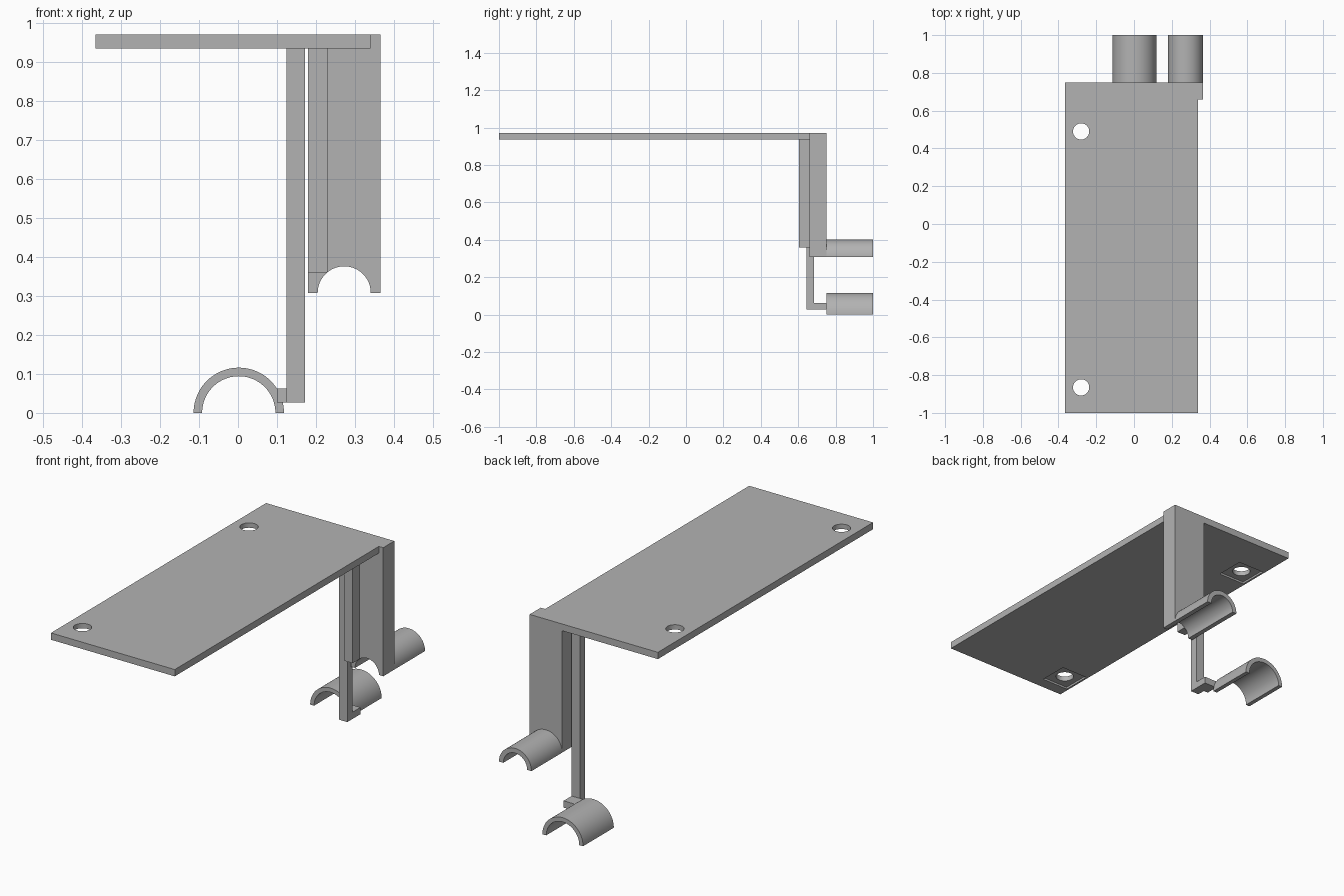
import bpy
import bmesh
from math import pi, cos, sin, radians
from mathutils import Vector

cube = bpy.data.objects.get("Cube")
if cube:
    bpy.data.objects.remove(cube, do_unlink=True)

grey = bpy.data.materials.new("plain grey")
grey.use_nodes = True
color = (0.45, 0.45, 0.45, 1)
grey.diffuse_color = color
grey.node_tree.nodes["Principled BSDF"].inputs["Base Color"].default_value = color


def extrude(name, outline, axis, start, end, smooth=False):
    """Extrude a 2D outline along y (outline in x, z) or z (outline in x, y)."""
    bm = bmesh.new()
    place = (lambda a, b: (a, start, b)) if axis == "y" else (lambda a, b: (a, b, start))
    face = bm.faces.new([bm.verts.new(place(a, b)) for a, b in outline])
    result = bmesh.ops.extrude_face_region(bm, geom=[face])
    verts = [v for v in result["geom"] if isinstance(v, bmesh.types.BMVert)]
    depth = end - start
    offset = Vector((0, depth, 0)) if axis == "y" else Vector((0, 0, depth))
    bmesh.ops.translate(bm, verts=verts, vec=offset)
    bmesh.ops.recalc_face_normals(bm, faces=bm.faces)
    mesh = bpy.data.meshes.new(name)
    bm.to_mesh(mesh)
    bm.free()
    mesh.materials.append(grey)
    obj = bpy.data.objects.new(name, mesh)
    bpy.context.collection.objects.link(obj)
    if smooth:
        activate(obj)
        bpy.ops.object.shade_smooth_by_angle(angle=radians(30))
    return obj


def activate(obj):
    bpy.ops.object.select_all(action="DESELECT")
    obj.select_set(True)
    bpy.context.view_layer.objects.active = obj


def box(name, x, y, z):
    outline = [(x[0], y[0]), (x[1], y[0]), (x[1], y[1]), (x[0], y[1])]
    return extrude(name, outline, "z", *z)


def arc(cx, cz, radius, a0, a1, n=40):
    angles = [a0 + (a1 - a0) * i / n for i in range(n + 1)]
    return [(cx + radius * cos(a), cz + radius * sin(a)) for a in angles]


def half_pipe(name, cx, cz, outer, inner):
    outline = arc(cx, cz, outer, 0, pi) + arc(cx, cz, inner, pi, 0)
    return extrude(name, outline, "y", 0.75, 1.0, smooth=True)


def cut(target, cutter):
    cutter.hide_render = True
    mod = target.modifiers.new("cut", "BOOLEAN")
    mod.operation = "DIFFERENCE"
    mod.solver = "EXACT"
    mod.object = cutter
    activate(target)
    bpy.ops.object.modifier_apply(modifier=mod.name)
    bpy.data.objects.remove(cutter, do_unlink=True)


# Mounting plate with a small corner step
LEFT, RIGHT, STEP = -0.365, 0.34, 0.365
UNDER, TOP = 0.935, 0.97
plate = extrude("mounting_plate", [
    (LEFT, -1), (RIGHT, -1), (RIGHT, 0.66), (STEP, 0.66), (STEP, 0.75), (LEFT, 0.75),
], "z", UNDER, TOP)

# Screw holes with shallow square pockets underneath
HOLE_X = -0.28
for hole_y in (-0.865, 0.49):
    h = 0.075
    cut(plate, box("pocket_cutter", (HOLE_X - h, HOLE_X + h),
                   (hole_y - h, hole_y + h), (UNDER - 0.02, UNDER + 0.01)))
    ring = arc(HOLE_X, hole_y, 0.043, 0, 2 * pi)[:-1]
    cut(plate, extrude("hole_cutter", ring, "z", UNDER - 0.02, TOP + 0.02))
activate(plate)
bpy.ops.object.shade_smooth_by_angle(angle=radians(30))

# Wide hanger with an arched bottom, its rib and its cradle
CX, CZ, OUTER, INNER = 0.2725, 0.308, 0.0925, 0.068
hanger = [(CX - OUTER, UNDER), (CX - OUTER, CZ)] + arc(CX, CZ, INNER, pi, 0)
hanger += [(CX + OUTER, CZ), (CX + OUTER, UNDER)]
extrude("wide_hanger", hanger, "y", 0.66, 0.75, smooth=True)
box("hanger_rib", (0.18, 0.229), (0.605, 0.66), (0.36, UNDER))
half_pipe("upper_cradle", CX, CZ, OUTER, INNER)

# Slim leg with its foot and larger cradle
box("slim_leg", (0.125, 0.172), (0.643, 0.685), (0.027, UNDER))
box("leg_foot", (0.1, 0.172), (0.685, 0.75), (0.027, 0.062))
half_pipe("lower_cradle", 0.002, 0, 0.116, 0.094)
